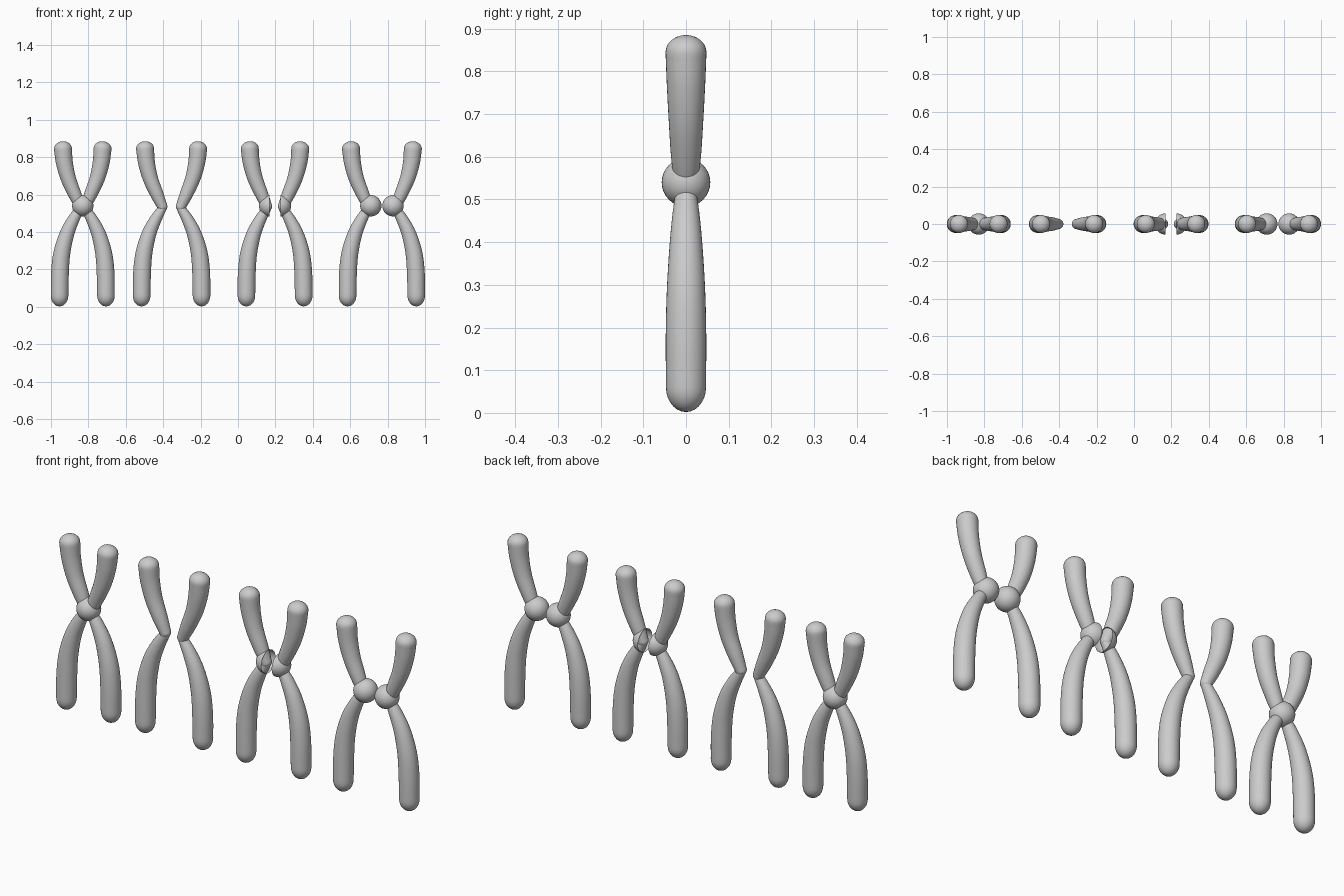
import bpy, bmesh
from math import sin, cos, pi
from mathutils import Vector

if "Cube" in bpy.data.objects:
    bpy.data.objects.remove(bpy.data.objects["Cube"])

SEG = 32
BALL_R, BALL_Z = 0.057, 0.54

# left chromatid arms: (x offset from waist, z, radius), caps added at both ends
UPPER = [(-.013, .535, .027), (-.042, .600, .035), (-.077, .685, .0405),
         (-.098, .770, .045), (-.106, .845, .048)]
LOWER = [(-.013, .528, .023), (-.052, .462, .032), (-.086, .386, .039),
         (-.112, .285, .045), (-.122, .180, .0475), (-.124, .060, .047)]


def spline(pts, n=6):
    """Catmull-Rom through the points."""
    p = [Vector(q) for q in pts]
    p = [2 * p[0] - p[1]] + p + [2 * p[-1] - p[-2]]
    out = []
    for i in range(1, len(p) - 2):
        a, b, c, d = p[i - 1:i + 3]
        for k in range(n):
            t = k / n
            out.append(0.5 * (2 * b + (c - a) * t + (2 * a - 5 * b + 4 * c - d) * t * t
                              + (3 * b - a - 3 * c + d) * t ** 3))
    return out + [p[-2]]


def finish(bm, name):
    bmesh.ops.recalc_face_normals(bm, faces=bm.faces)
    for f in bm.faces:
        f.smooth = True
    me = bpy.data.meshes.new(name)
    bm.to_mesh(me)
    bm.free()
    ob = bpy.data.objects.new(name, me)
    bpy.context.collection.objects.link(ob)
    return ob


def arm(name, pts, waist_x, side, cap_start, cap_end):
    """Round tapered tube along the path; side=-1 left, 1 right."""
    body = spline(pts)
    cen = [Vector((waist_x - side * q.x, 0, q.y)) for q in body]
    rad = [q.z for q in body]
    last = len(cen) - 1
    tan = [(cen[min(i + 1, last)] - cen[max(i - 1, 0)]).normalized()
           for i in range(last + 1)]
    rings = list(zip(cen, tan, rad))
    steps = [pi / 2 * k / 7 for k in range(1, 7)]
    start = [(cen[0] - tan[0] * cap_start * sin(a), tan[0], rad[0] * cos(a))
             for a in reversed(steps)]
    end = [(cen[-1] + tan[-1] * cap_end * sin(a), tan[-1], rad[-1] * cos(a))
           for a in steps]
    bm = bmesh.new()
    loops = []
    yaxis = Vector((0, 1, 0))
    for c, t, r in start + rings + end:
        u = t.cross(yaxis)
        loops.append([bm.verts.new(c + r * (u * cos(2 * pi * k / SEG) + yaxis * sin(2 * pi * k / SEG)))
                      for k in range(SEG)])
    for a, b in zip(loops, loops[1:]):
        for k in range(SEG):
            j = (k + 1) % SEG
            bm.faces.new((a[k], a[j], b[j], b[k]))
    # close both tips
    for loop, tip in ((loops[0], cen[0] - tan[0] * cap_start),
                      (loops[-1], cen[-1] + tan[-1] * cap_end)):
        v = bm.verts.new(tip)
        for k in range(SEG):
            bm.faces.new((loop[k], loop[(k + 1) % SEG], v))
    finish(bm, name)


def ball(name, x, half=0):
    """Centromere sphere; half=-1 / 1 keeps only that x side as an open bowl."""
    bm = bmesh.new()
    bmesh.ops.create_uvsphere(bm, u_segments=32, v_segments=16, radius=BALL_R)
    if half:
        bmesh.ops.bisect_plane(bm, geom=bm.verts[:] + bm.edges[:] + bm.faces[:],
                               plane_co=(0, 0, 0), plane_no=(-half, 0, 0),
                               clear_outer=True, dist=1e-5)
    finish(bm, name).location = (x, 0, BALL_Z)


# four chromosomes: name, left waist x, right waist x
for name, xl, xr in (("joined", -.830, -.830), ("separate", -.391, -.319),
                     ("half_cup", .169, .227), ("paired", .710, .829)):
    for side, label, x in ((-1, "left", xl), (1, "right", xr)):
        s = -side
        up = [(q[0] * -1 * s * s, q[1], q[2]) for q in UPPER]
        arm(f"{name}_upper_arm_{label}", UPPER, x, side, .025, .040)
        arm(f"{name}_lower_arm_{label}", LOWER, x, side, .015, .058)
        if name == "half_cup":
            ball(f"{name}_centromere_{label}", x, side)
        elif name == "paired":
            ball(f"{name}_centromere_{label}", x)
ball("joined_centromere", -.830)
